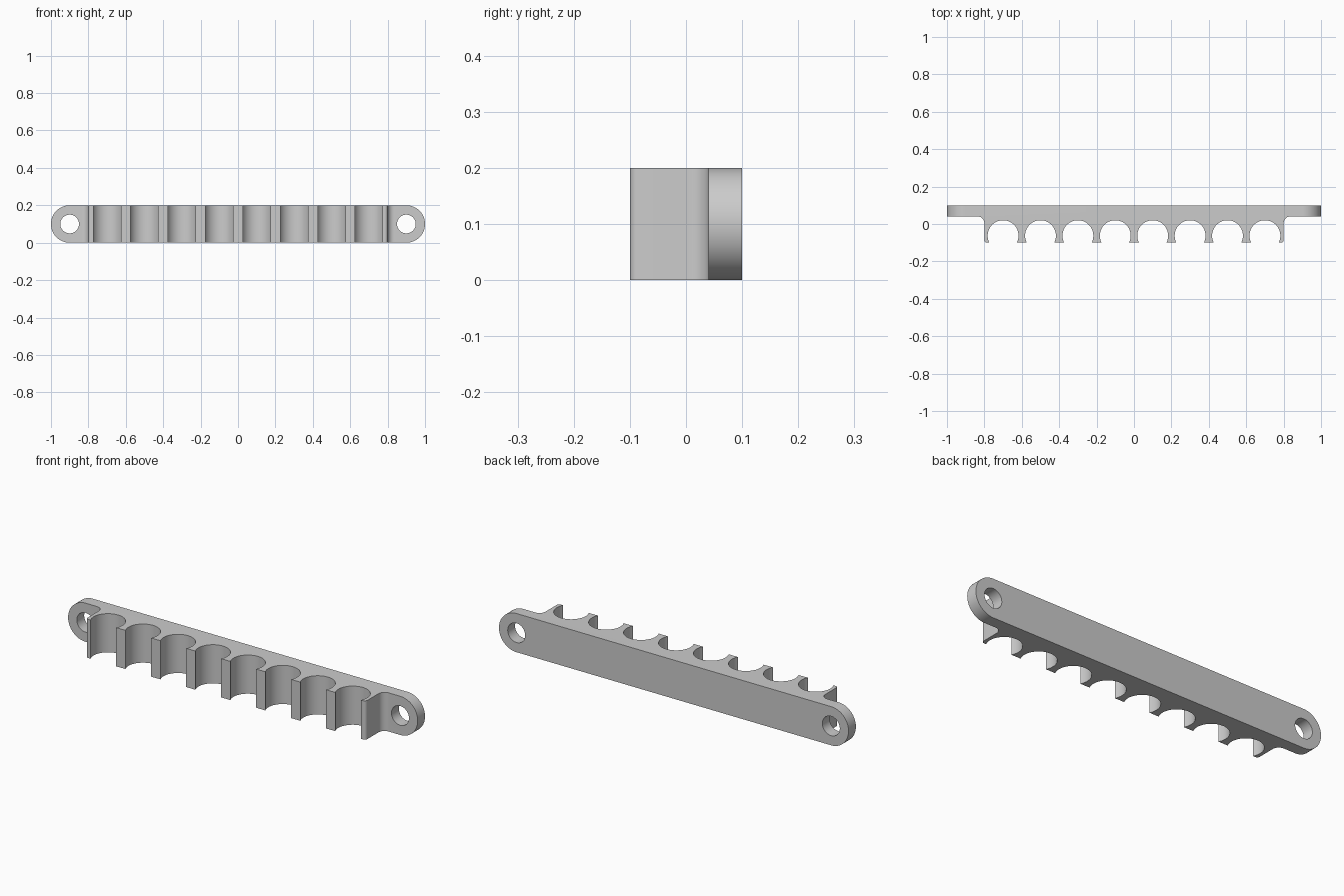
import bpy, bmesh
from math import sin, cos, radians, asin, degrees
from mathutils import Vector

cube = bpy.data.objects.get("Cube")
if cube:
    bpy.data.objects.remove(cube, do_unlink=True)

HEIGHT = 0.2
SLOTS = 8
SLOT_R, SLOT_Y = 0.0825, -0.0625
FRONT, BACK, EAR_FRONT = -0.1, 0.1, 0.04
BODY_X, EAR_X, EAR_R, HOLE_R = 0.8, 0.9, 0.1, 0.05
INNER_FILLET, CORNER = 0.035, 0.015

grey = bpy.data.materials.new("plain grey")
grey.use_nodes = True
grey.diffuse_color = (0.6, 0.6, 0.6, 1)
grey.node_tree.nodes["Principled BSDF"].inputs["Base Color"].default_value = grey.diffuse_color


def arc(cx, cy, r, start, end, steps):
    """Points along an arc, angles in degrees."""
    angles = [radians(start + (end - start) * i / steps) for i in range(steps + 1)]
    return [(cx + r * cos(a), cy + r * sin(a)) for a in angles]


def prism(name, points, place, sweep):
    """Extrude a flat outline along a vector."""
    bm = bmesh.new()
    face = bm.faces.new([bm.verts.new(place(u, v)) for u, v in points])
    moved = bmesh.ops.extrude_face_region(bm, geom=[face])["geom"]
    bmesh.ops.translate(bm, vec=Vector(sweep),
                        verts=[g for g in moved if isinstance(g, bmesh.types.BMVert)])
    bmesh.ops.recalc_face_normals(bm, faces=bm.faces)
    mesh = bpy.data.meshes.new(name)
    bm.to_mesh(mesh)
    bm.free()
    mesh.materials.append(grey)
    obj = bpy.data.objects.new(name, mesh)
    bpy.context.collection.objects.link(obj)
    return obj


def cut(target, cutter, operation):
    bpy.context.view_layer.objects.active = target
    mod = target.modifiers.new("cut", 'BOOLEAN')
    mod.operation, mod.solver, mod.object = operation, 'EXACT', cutter
    bpy.ops.object.modifier_apply(modifier=mod.name)
    bpy.data.objects.remove(cutter, do_unlink=True)


# Plan outline: ear step, rounded end tooth, row of round slots, mirrored end
left_end = [(-EAR_X - 0.15, BACK), (-EAR_X - 0.15, EAR_FRONT)]
left_end += arc(-BODY_X - INNER_FILLET, EAR_FRONT - INNER_FILLET, INNER_FILLET, 90, 0, 10)
left_end += arc(-BODY_X + CORNER, FRONT + CORNER, CORNER, 180, 270, 6)
outline = list(left_end)
dip = degrees(asin((SLOT_Y - FRONT) / SLOT_R))
pitch = 2 * BODY_X / SLOTS
for i in range(SLOTS):
    x = -BODY_X + pitch * (i + 0.5)
    outline += arc(x, SLOT_Y, SLOT_R, 180 + dip, -dip, 40)
outline += [(-x, y) for x, y in reversed(left_end)]
rack = prism("slotted_rack", outline, lambda x, y: (x, y, -0.05), (0, 0, HEIGHT + 0.1))

# Rounded ends of the whole bar
capsule = arc(EAR_X, EAR_R, EAR_R, -90, 90, 40) + arc(-EAR_X, EAR_R, EAR_R, 90, 270, 40)
side_on = lambda x, z: (x, -0.2, z)
cut(rack, prism("bar_cutter", capsule, side_on, (0, 0.4, 0)), 'INTERSECT')

# Screw holes in the ears
for side in (-1, 1):
    ring = arc(side * EAR_X, EAR_R, HOLE_R, 0, 360, 48)[:-1]
    cut(rack, prism("hole_cutter", ring, side_on, (0, 0.4, 0)), 'DIFFERENCE')

bpy.ops.object.select_all(action='DESELECT')
rack.select_set(True)
bpy.context.view_layer.objects.active = rack
bpy.ops.object.shade_smooth_by_angle(angle=radians(30))
